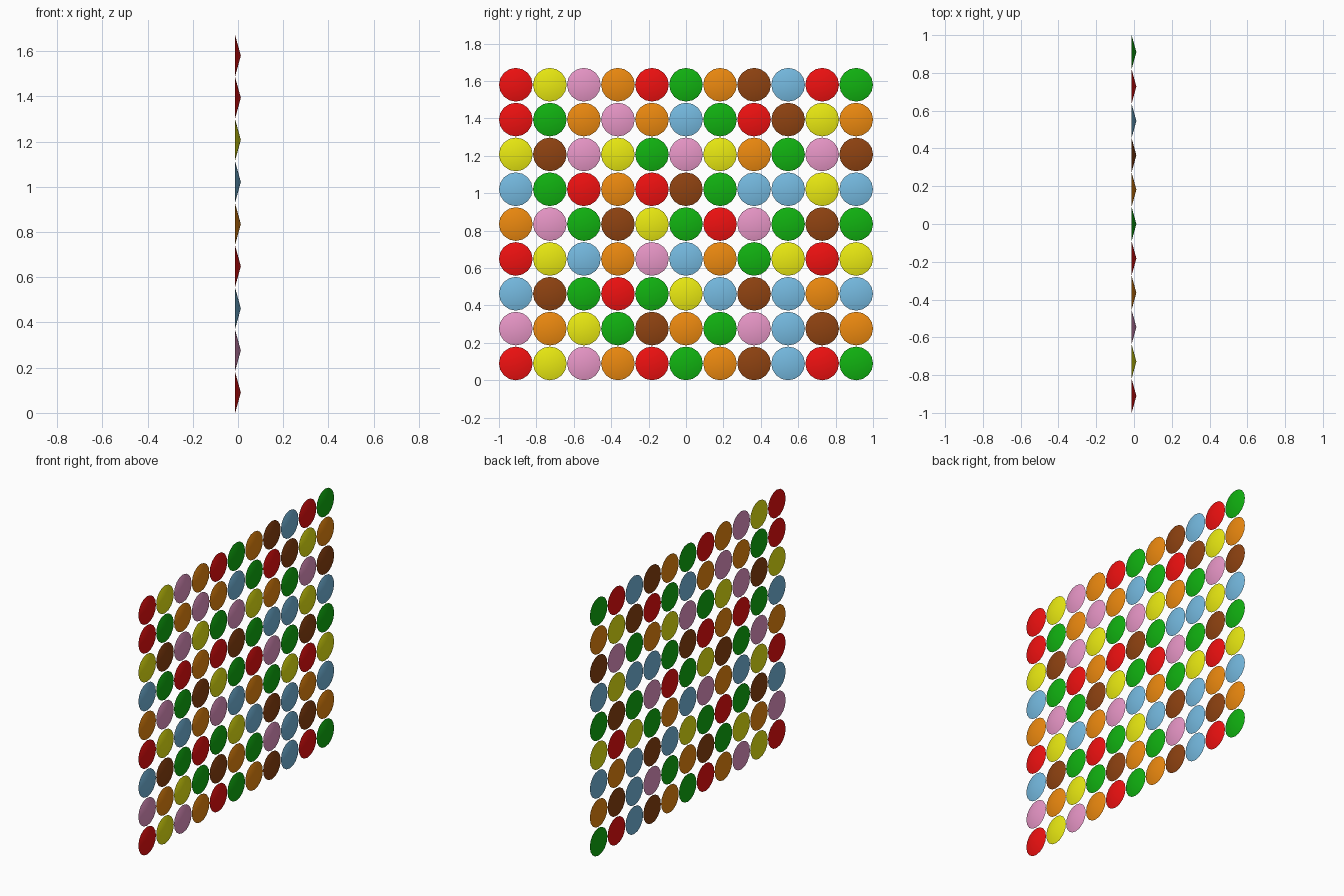
import bpy, bmesh, math
from mathutils import Matrix

if "Cube" in bpy.data.objects:
    bpy.data.objects.remove(bpy.data.objects["Cube"])

RADIUS, DEPTH, SIDES = 0.09, 0.025, 16
STEP_Y, STEP_Z = 0.182, 0.18625

# Colours as seen on screen, made linear below
COLOURS = {
    "R": ("red", (0.94, 0.065, 0.065)),
    "Y": ("yellow", (0.92, 0.92, 0.07)),
    "P": ("pink", (0.91, 0.59, 0.78)),
    "O": ("orange", (0.93, 0.54, 0.06)),
    "G": ("green", (0.065, 0.70, 0.065)),
    "N": ("brown", (0.56, 0.26, 0.065)),
    "B": ("blue", (0.46, 0.73, 0.88)),
}

# Colour pattern, top row first, from -y to +y
ROWS = [
    "RYPORGONBRG",
    "RGOPOBGRNYO",
    "YNPYGPYOGPN",
    "BGRORNGBBYB",
    "OPGNYGRPGNG",
    "RYBOPBOGYRY",
    "BNGRGYBNBOB",
    "POYGNOGPBNO",
    "RYPORGONBRG",
]


def linear(c):
    return c / 12.92 if c <= 0.04045 else ((c + 0.055) / 1.055) ** 2.4


def button_mesh(name, rgb):
    """Shallow closed cone: flat back on -x, point facing +x."""
    bm = bmesh.new()
    bmesh.ops.create_cone(bm, cap_ends=True, cap_tris=False, segments=SIDES,
                          radius1=RADIUS, radius2=0, depth=DEPTH,
                          matrix=Matrix.Rotation(math.pi / 2, 4, "Y"))
    bmesh.ops.remove_doubles(bm, verts=bm.verts, dist=1e-5)
    bmesh.ops.recalc_face_normals(bm, faces=bm.faces)
    # Smooth cone side, flat back
    for f in bm.faces:
        f.smooth = len(f.verts) == 3
    for e in bm.edges:
        e.smooth = all(len(f.verts) == 3 for f in e.link_faces)
    me = bpy.data.meshes.new(name + "_button")
    bm.to_mesh(me)
    bm.free()
    mat = bpy.data.materials.new(name)
    mat.diffuse_color = (*map(linear, rgb), 1)
    mat.use_nodes = True
    mat.node_tree.nodes["Principled BSDF"].inputs["Base Color"].default_value = mat.diffuse_color
    me.materials.append(mat)
    return me


meshes = {k: button_mesh(n, c) for k, (n, c) in COLOURS.items()}

# Upright grid of coloured buttons
for r, row in enumerate(reversed(ROWS)):
    for c, key in enumerate(row):
        ob = bpy.data.objects.new(f"{COLOURS[key][0]}_button", meshes[key])
        ob.location = (0, (c - 5) * STEP_Y, RADIUS + r * STEP_Z)
        bpy.context.collection.objects.link(ob)
